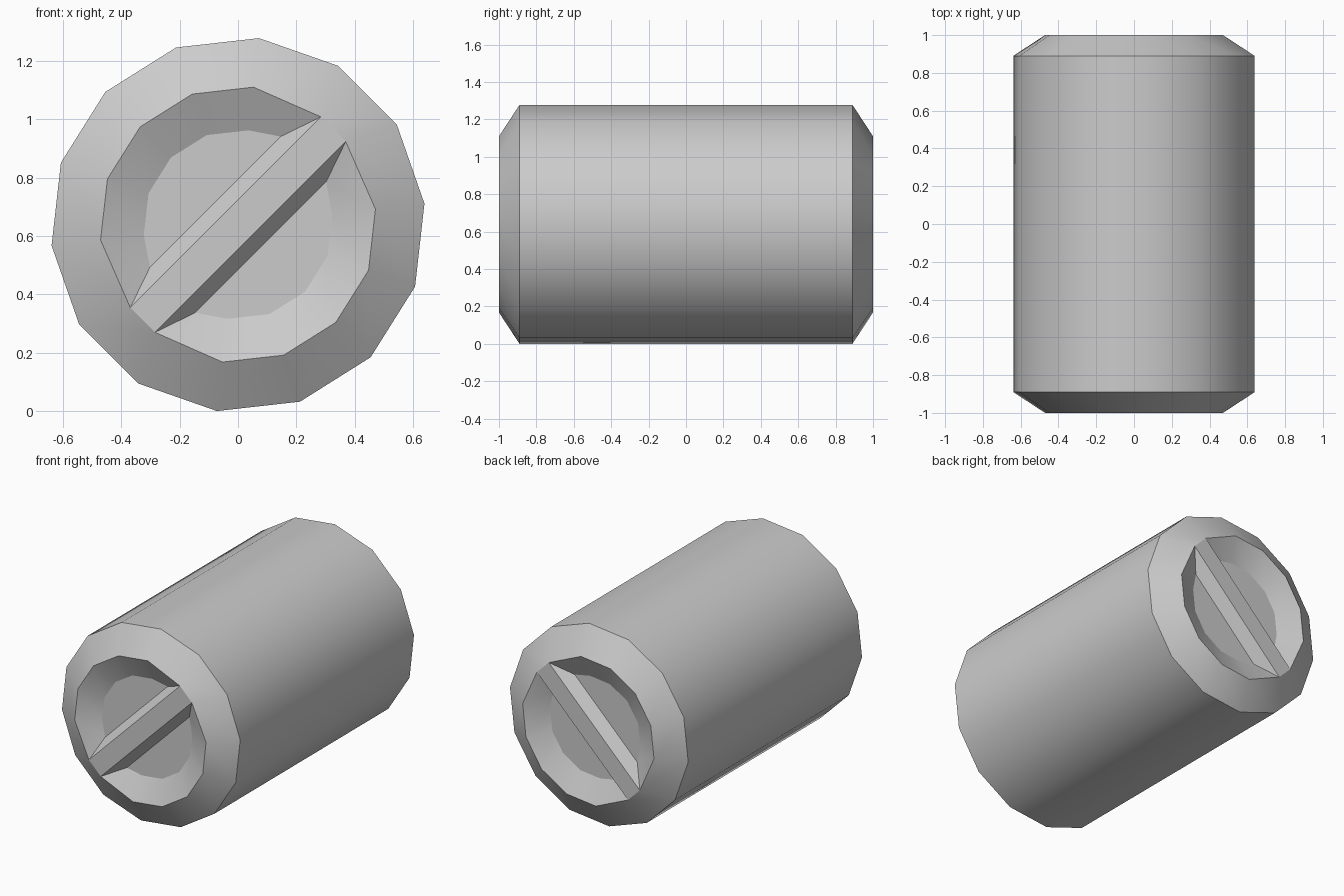
import bpy, bmesh, math

SIDES = 14
RADIUS = 0.643
CENTRE_Z = RADIUS * math.cos(math.pi / 28)
TILT = math.radians(45)

cube = bpy.data.objects.get("Cube")
if cube:
    bpy.data.objects.remove(cube, do_unlink=True)

grey = bpy.data.materials.new("plain grey")
grey.use_nodes = True
colour = (0.6, 0.6, 0.6, 1)
grey.diffuse_color = colour
grey.node_tree.nodes["Principled BSDF"].inputs["Base Color"].default_value = colour

bm = bmesh.new()


def ring(radius, y, bar_half=None):
    """Polygon ring; the corners beside the crossbar may be moved to its width."""
    verts = []
    for k in range(SIDES):
        a = (k + 0.5) * math.tau / SIDES
        u, v = radius * math.cos(a), radius * math.sin(a)
        if bar_half and k in (0, 6, 7, 13):
            v = math.copysign(bar_half, v)
        x = u * math.cos(TILT) - v * math.sin(TILT)
        z = u * math.sin(TILT) + v * math.cos(TILT)
        verts.append(bm.verts.new((x, y, z + CENTRE_Z)))
    return verts


def bridge(a, b, skip=()):
    for k in range(SIDES):
        if k not in skip:
            n = (k + 1) % SIDES
            bm.faces.new((a[k], a[n], b[n], b[k]))


def end_cap(side):
    """Bevel, sloped recess and raised diagonal bar; returns the outer ring."""
    outer = ring(RADIUS, side * 0.89)
    rim = ring(0.474, side, 0.06)
    floor = ring(0.325, side * 0.93, 0.11)
    bridge(outer, rim)
    bridge(rim, floor, skip=(6, 13))
    # Bar top, its two slopes, and the two halves of the recess floor
    bm.faces.new([rim[i] for i in (0, 6, 7, 13)])
    for i, j in ((0, 6), (7, 13)):
        bm.faces.new((rim[i], rim[j], floor[j], floor[i]))
        bm.faces.new(floor[i:j + 1])
    return outer


# Body between the two matching ends
bridge(end_cap(-1), end_cap(1))
bmesh.ops.recalc_face_normals(bm, faces=bm.faces[:])

# Smooth around the drum, sharp along each ring and bar edge
for f in bm.faces:
    f.smooth = True
for e in bm.edges:
    same_ring = abs(e.verts[0].co.y - e.verts[1].co.y) < 1e-4
    e.smooth = not same_ring and e.calc_face_angle(0) < math.radians(30)

mesh = bpy.data.meshes.new("drum_body")
bm.to_mesh(mesh)
bm.free()
mesh.materials.append(grey)
body = bpy.data.objects.new("drum_body", mesh)
bpy.context.collection.objects.link(body)
